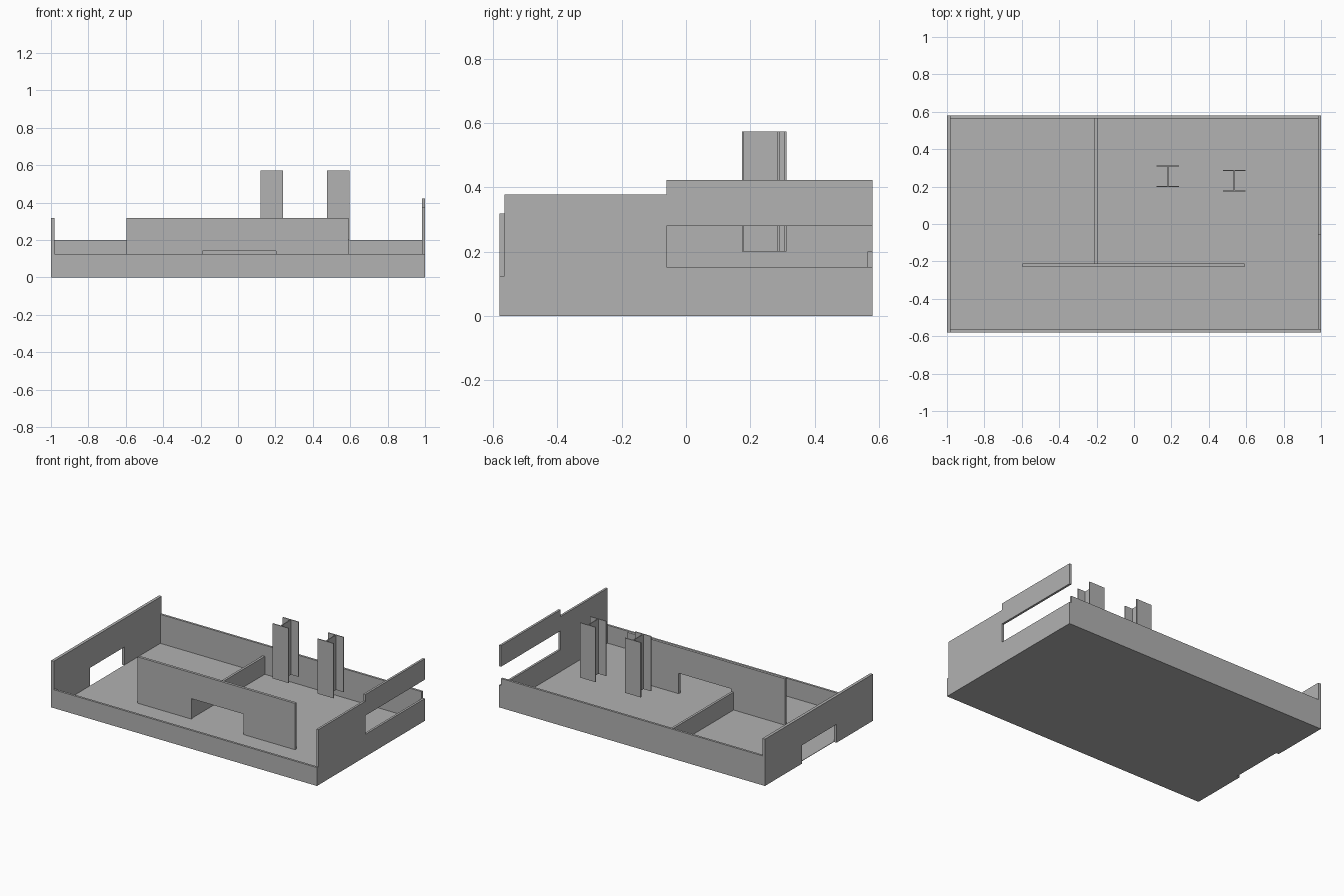
import bpy, bmesh
from mathutils import Vector

old = bpy.data.objects.get("Cube")
if old:
    bpy.data.objects.remove(old, do_unlink=True)

# Single plain grey finish
grey = bpy.data.materials.new("plain_grey")
grey.use_nodes = True
colour = (0.445, 0.445, 0.445, 1)
grey.diffuse_color = colour
grey.node_tree.nodes["Principled BSDF"].inputs["Base Color"].default_value = colour


def prism(name, outline, axis, start, end):
    """Extrude a flat outline along x, y or z; outline uses the other two axes in order."""
    bm = bmesh.new()
    points = []
    for p in outline:
        co = list(p)
        co.insert("xyz".index(axis), start)
        points.append(bm.verts.new(co))
    face = bm.faces.new(points)
    extruded = bmesh.ops.extrude_face_region(bm, geom=[face])
    shift = Vector([end - start if a == axis else 0 for a in "xyz"])
    verts = [g for g in extruded["geom"] if isinstance(g, bmesh.types.BMVert)]
    bmesh.ops.translate(bm, verts=verts, vec=shift)
    bmesh.ops.recalc_face_normals(bm, faces=bm.faces)
    mesh = bpy.data.meshes.new(name)
    bm.to_mesh(mesh)
    bm.free()
    mesh.materials.append(grey)
    obj = bpy.data.objects.new(name, mesh)
    bpy.context.collection.objects.link(obj)
    return obj


def rect(a0, a1, b0, b1):
    return [(a0, b0), (a1, b0), (a1, b1), (a0, b1)]


def doorway(a0, a1, top, d0, d1, door_top):
    """Panel outline standing on the floor with an opening at its foot."""
    return [(a0, 0), (d0, 0), (d0, door_top), (d1, door_top),
            (d1, 0), (a1, 0), (a1, top), (a0, top)]


X, Y, T = 1.0, 0.58, 0.015
FLOOR = 0.003
LEFT_T = 0.02

# Base and long walls
prism("floor", rect(-X + LEFT_T, X - T, -Y + T, Y - T), "z", 0, FLOOR)
prism("front_wall", rect(-X + LEFT_T, X, 0, 0.125), "y", -Y, -Y + T)
prism("back_wall", rect(-X + LEFT_T, X - T, 0, 0.2), "y", Y - T, Y)

# End walls: one with a doorway, one stepped with a long open slot
prism("doorway_end_wall", doorway(-Y, Y, 0.318, -0.19, 0.18, 0.125),
      "x", -X, -X + LEFT_T)
prism("slotted_end_wall",
      [(-Y + T, 0), (Y, 0), (Y, 0.152), (-0.06, 0.152), (-0.06, 0.28),
       (Y, 0.28), (Y, 0.423), (-0.06, 0.423), (-0.06, 0.377), (-Y + T, 0.377)],
      "x", X - T, X)

# Inner partitions
prism("inner_panel", doorway(-0.595, 0.59, 0.318, -0.19, 0.203, 0.142),
      "y", -0.23, -0.212)
prism("low_partition", rect(-0.212, Y - T, FLOOR, 0.125), "x", -0.21, -0.194)


def i_column(name, cx, cy, width=0.119, depth=0.116, t=0.006):
    w, d, h = width / 2, depth / 2, t / 2
    quarter = [(h, d - t), (w, d - t), (w, d)]
    outline = quarter + [(-x, y) for x, y in reversed(quarter)]
    outline += [(-x, -y) for x, y in outline]
    prism(name, [(cx + x, cy + y) for x, y in outline], "z", 0.2, 0.573)


# Raised I-section columns
i_column("inner_column", 0.181, 0.255)
i_column("outer_column", 0.536, 0.232)
